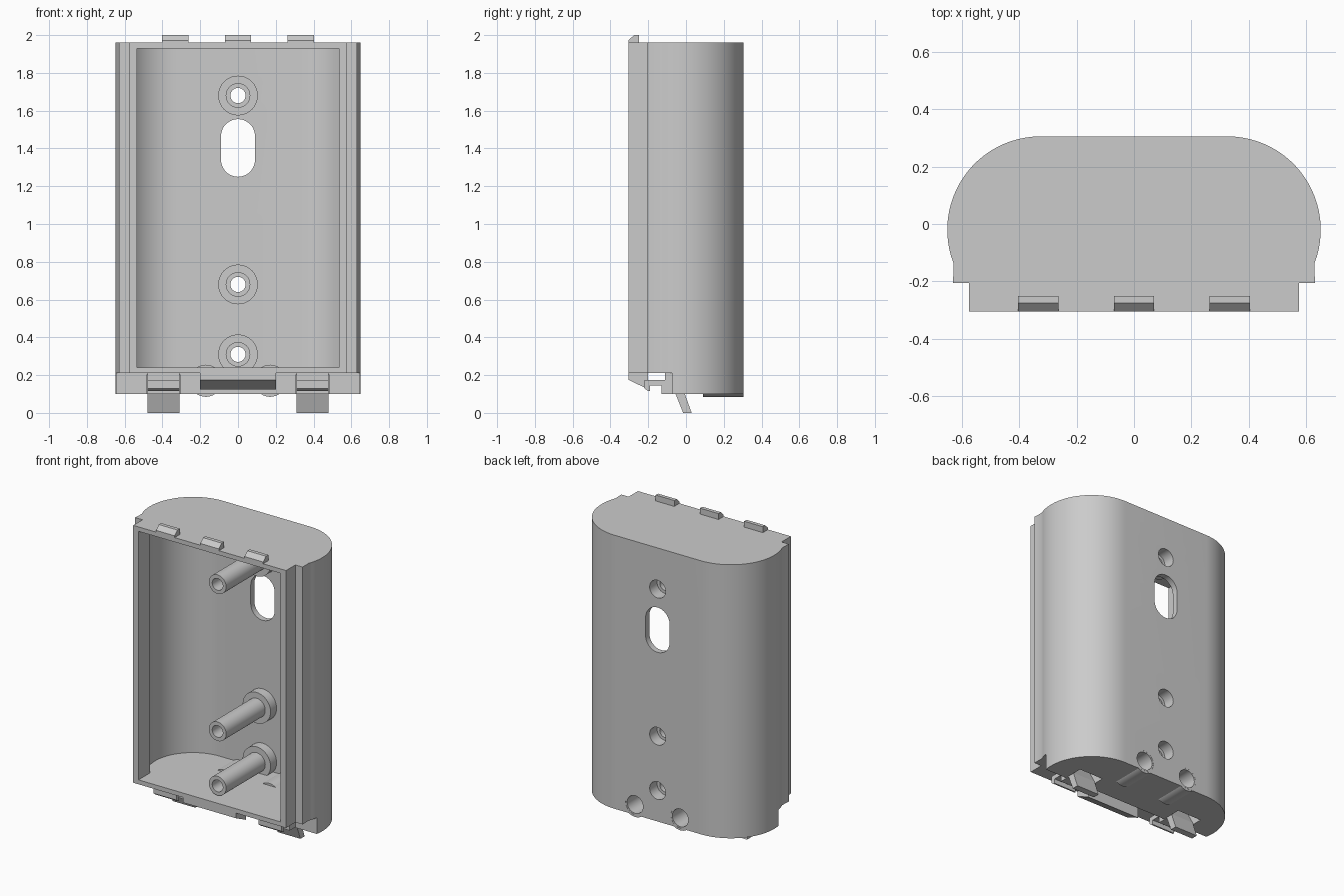
import bpy, bmesh, math

cube = bpy.data.objects.get("Cube")
if cube:
    bpy.data.objects.remove(cube, do_unlink=True)

GREY = (0.6, 0.6, 0.6, 1)
plastic = bpy.data.materials.new("grey_plastic")
plastic.use_nodes = True
plastic.diffuse_color = GREY
plastic.node_tree.nodes["Principled BSDF"].inputs["Base Color"].default_value = GREY


def finish(name, bm):
    bmesh.ops.remove_doubles(bm, verts=bm.verts, dist=0.0001)
    bmesh.ops.recalc_face_normals(bm, faces=bm.faces)
    mesh = bpy.data.meshes.new(name)
    bm.to_mesh(mesh)
    bm.free()
    obj = bpy.data.objects.new(name, mesh)
    obj.data.materials.append(plastic)
    bpy.context.collection.objects.link(obj)
    return obj


def prism(name, points, axis, low, high):
    """Extrude a flat outline along one axis; the outline uses the other two."""
    bm = bmesh.new()
    verts = []
    for p in points:
        co = list(p)
        co.insert(axis, low)
        verts.append(bm.verts.new(co))
    face = bm.faces.new(verts)
    moved = bmesh.ops.extrude_face_region(bm, geom=[face])["geom"]
    shift = [0, 0, 0]
    shift[axis] = high - low
    bmesh.ops.translate(bm, vec=shift, verts=[v for v in moved if isinstance(v, bmesh.types.BMVert)])
    return finish(name, bm)


def box(name, x, y, z):
    return prism(name, [(x[0], y[0]), (x[1], y[0]), (x[1], y[1]), (x[0], y[1])], 2, *z)


def lathe(name, profile, x, z, steps=40):
    """Revolve a closed (radius, y) profile about a front-to-back axis."""
    bm = bmesh.new()
    rings = []
    for i in range(steps):
        a = math.tau * i / steps
        rings.append([bm.verts.new((x + r * math.cos(a), y, z + r * math.sin(a))) for r, y in profile])
    n = len(profile)
    for i, ring in enumerate(rings):
        nxt = rings[(i + 1) % steps]
        for j in range(n):
            k = (j + 1) % n
            if profile[j][0] + profile[k][0] > 0:
                bm.faces.new((ring[j], ring[k], nxt[k], nxt[j]))
    bmesh.ops.dissolve_degenerate(bm, dist=0.0001, edges=bm.edges)
    return finish(name, bm)


def rod(name, r, y0, y1, x, z):
    return lathe(name, [(0, y0), (r, y0), (r, y1), (0, y1)], x, z)


def activate(obj):
    bpy.ops.object.select_all(action='DESELECT')
    obj.select_set(True)
    bpy.context.view_layer.objects.active = obj


def cut(obj, cutter):
    mod = obj.modifiers.new("cut", 'BOOLEAN')
    mod.operation = 'DIFFERENCE'
    mod.solver = 'EXACT'
    mod.object = cutter
    activate(obj)
    bpy.ops.object.modifier_apply(modifier=mod.name)
    bpy.data.objects.remove(cutter, do_unlink=True)


def smooth(obj):
    activate(obj)
    bpy.ops.object.shade_smooth_by_angle(angle=math.radians(25))


def arc(cx, cy, r, start, end, steps=24):
    return [(cx + r * math.cos(math.radians(start + (end - start) * i / steps)),
             cy + r * math.sin(math.radians(start + (end - start) * i / steps)))
            for i in range(steps + 1)]


def mirrored(half):
    return half + [(-x, y) for x, y in reversed(half)]


# Shell: rounded back, stepped front rails
outer = [(0.575, -0.305), (0.575, -0.205), (0.63, -0.205)] + arc(0.325, -0.02, 0.325, -21.5, 90)
shell = prism("shell", mirrored(outer), 2, 0.10, 1.96)

# Hollow interior with a narrower front opening
inner = [(0.535, -0.4), (0.535, -0.18), (0.575, -0.18)] + arc(0.325, -0.02, 0.285, -25, 90)
cut(shell, prism("cavity", mirrored(inner), 2, 0.24, 1.93))

# Undercut below the front edge
cut(shell, box("undercut", (-1, 1), (-0.5, -0.075), (0, 0.21)))

# Long cable slot through the back
slot = arc(0, 1.465, 0.09, 0, 180) + arc(0, 1.34, 0.09, 180, 360)
cut(shell, prism("slot", slot, 1, 0.1, 0.5))

# Screw bosses with counterbores opening at the back
boss = [(0.04, -0.22), (0.065, -0.22), (0.065, 0.2), (0.105, 0.2),
        (0.105, 0.27), (0.06, 0.27), (0.06, 0.225), (0.04, 0.225)]
for name, z in (("lower", 0.31), ("middle", 0.68), ("upper", 1.68)):
    cut(shell, rod("bore", 0.06, 0.22, 0.4, 0, z))
    smooth(lathe(name + "_screw_boss", boss, 0, z))

# Blind tubes in the floor, and spring clips under the front edge
tube = [(0, 0.09), (0.085, 0.09), (0.085, 0.304), (0.06, 0.304), (0.06, 0.12), (0, 0.12)]
clip = [(-0.22, 0.175), (-0.22, 0.13), (-0.2, 0.115), (-0.19, 0.115), (-0.19, 0.145),
        (-0.13, 0.145), (-0.13, 0.10), (-0.055, 0.10), (-0.015, 0), (0.03, 0),
        (-0.01, 0.11), (-0.05, 0.18), (-0.05, 0.205), (-0.11, 0.215), (-0.11, 0.175)]
for side, s in (("left", 1), ("right", -1)):
    cut(shell, rod("bore", 0.07, 0.1, 0.4, s * 0.17, 0.17))
    smooth(lathe(side + "_floor_tube", tube, s * 0.17, 0.17))
    x0, x1 = sorted((s * 0.305, s * 0.485))
    cut(shell, box("clip_recess", (x0, x1), (-0.2, 0.06), (0, 0.2)))
    prism(side + "_spring_clip", clip, 0, x0 + 0.005, x1 - 0.005)

smooth(shell)

# Sloped tab under the middle of the front edge
tab = [(-0.305, 0.22), (-0.305, 0.175), (-0.2, 0.125), (-0.2, 0.22)]
prism("front_tab", tab, 0, -0.2, 0.2)

# Three bevelled catches on the top edge
catch = [(-0.305, 1.95), (-0.305, 1.972), (-0.275, 2.0), (-0.25, 2.0), (-0.25, 1.95)]
for name, x in (("right", -0.333), ("middle", 0), ("left", 0.333)):
    prism(name + "_top_catch", catch, 0, x - 0.07, x + 0.07)
